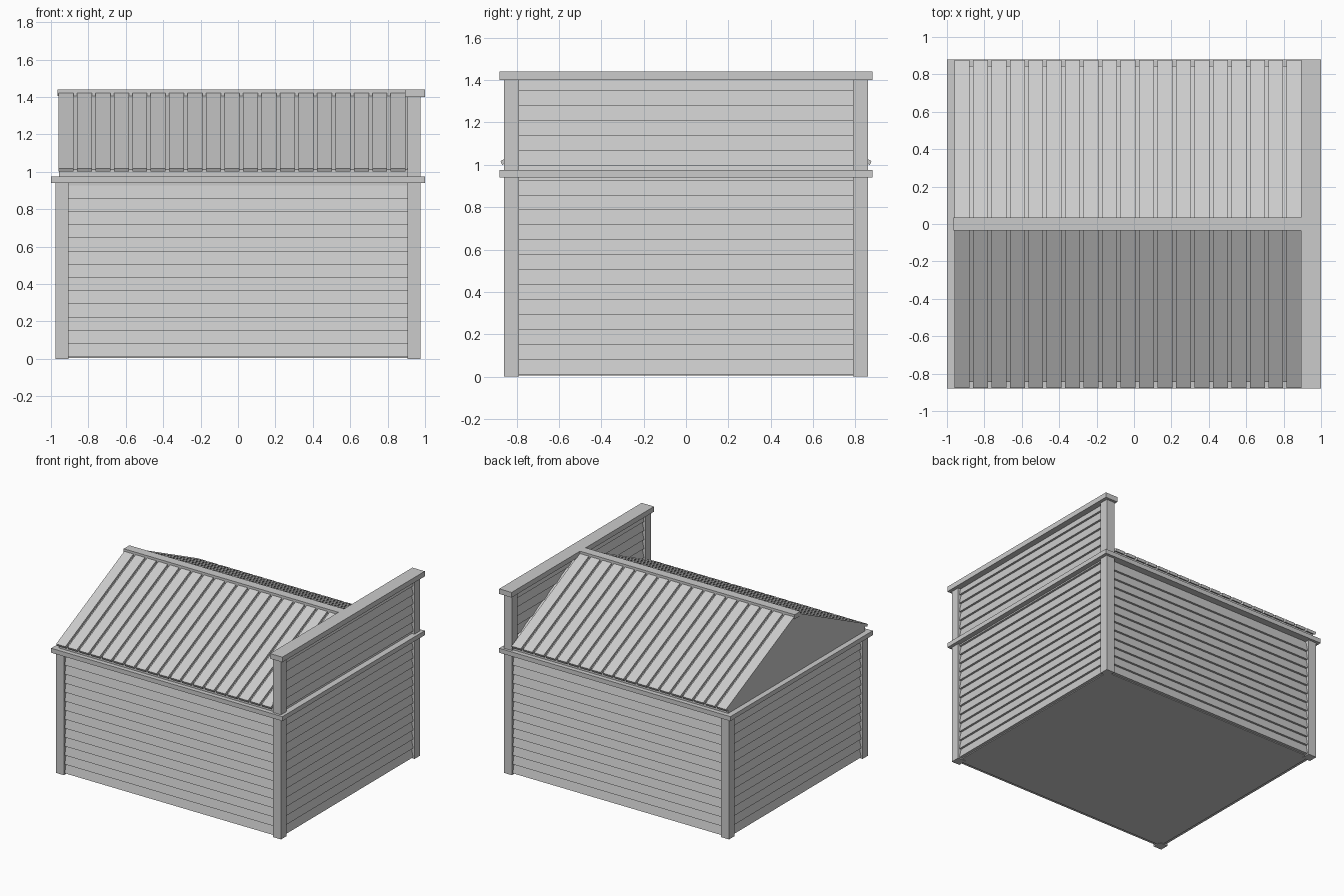
import bpy, bmesh
from mathutils import Vector

if "Cube" in bpy.data.objects:
    bpy.data.objects.remove(bpy.data.objects["Cube"])


def make(name, verts, faces):
    me = bpy.data.meshes.new(name)
    me.from_pydata(verts, [], faces)
    bm = bmesh.new()
    bm.from_mesh(me)
    bmesh.ops.recalc_face_normals(bm, faces=bm.faces)
    bm.to_mesh(me)
    bm.free()
    ob = bpy.data.objects.new(name, me)
    bpy.context.collection.objects.link(ob)
    return ob


def prism(name, profile, a, b, place):
    """Extrude a closed 2D profile from a to b; place(u, v, t) gives the 3D point."""
    n = len(profile)
    verts = [place(u, v, t) for t in (a, b) for u, v in profile]
    faces = [tuple(range(n)), tuple(range(n, 2 * n))]
    faces += [(i, (i + 1) % n, n + (i + 1) % n, n + i) for i in range(n)]
    return make(name, verts, faces)


def box(name, x0, x1, y0, y1, z0, z1):
    return prism(name, [(x0, y0), (x1, y0), (x1, y1), (x0, y1)], z0, z1,
                 lambda u, v, t: (u, v, t))


def along_x(u, v, t):
    return (t, u, v)


PITCH = 0.0705


def siding(name, axis, sign, inner, outer, half, first, count, back):
    """Lapped boards as a sawtooth profile: each board leans out at its bottom."""
    z0 = 0.01 + first * PITCH
    prof = [(sign * back, z0)]
    for i in range(count):
        prof += [(sign * outer, z0 + i * PITCH), (sign * inner, z0 + (i + 1) * PITCH)]
    prof.append((sign * back, z0 + count * PITCH))
    place = along_x if axis == 'y' else (lambda u, v, t: (u, t, v))
    return prism(name, prof, -half, half, place)


# Body core and lapped walls
box("body_core", -0.94, 0.94, -0.825, 0.825, 0.004, 0.96)
siding("front_siding", 'y', -1, 0.832, 0.848, 0.92, 0, 13, 0.80)
siding("back_siding", 'y', 1, 0.832, 0.848, 0.92, 0, 13, 0.80)
siding("left_siding", 'x', -1, 0.947, 0.963, 0.805, 0, 13, 0.92)
siding("right_siding", 'x', 1, 0.947, 0.963, 0.805, 0, 20, 0.935)

# Inner side of the false front, boards facing -x
siding("parapet_inner_siding", 'x', 1, 0.933, 0.917, 0.805, 13, 7, 0.94)

# Corner posts, tall ones at the false front
for sx, side, top in ((-1, "left", 0.95), (1, "right", 1.41)):
    for sy, end in ((-1, "front"), (1, "back")):
        x = sorted((sx * 0.905, sx * 0.975))
        y = sorted((sy * 0.79, sy * 0.86))
        box(f"{end}_{side}_post", *x, *y, 0, top)

# Trim slab on the walls and cap on the false front
box("wall_trim", -1, 1, -0.88, 0.88, 0.94, 0.975)
box("parapet_cap", 0.893, 1, -0.88, 0.88, 1.40, 1.44)

# Roof body with gable
box_profile = [(-0.845, 0.97), (0.845, 0.97), (0.845, 1.013), (0, 1.418), (-0.845, 1.013)]
prism("roof_body", box_profile, -0.957, 0.925, along_x)

# Roof slats on both slopes
eave, ridge = Vector((0.868, 1.000)), Vector((0.0, 1.416))
d = (ridge - eave).normalized()
up = Vector((-d.y, d.x))
if up.y < 0:
    up = -up
corners = [eave, ridge, ridge + up * 0.02, eave + up * 0.02]
for s, end in ((-1, "front"), (1, "back")):
    prof = [(s * c.x, c.y) for c in corners]
    for i in range(19):
        x = -0.96 + i * 0.0987
        prism(f"{end}_roof_slat_{i + 1}", prof, x, x + 0.08, along_x)

# Ridge cap
box("ridge_cap", -0.965, 0.91, -0.035, 0.035, 1.405, 1.44)
